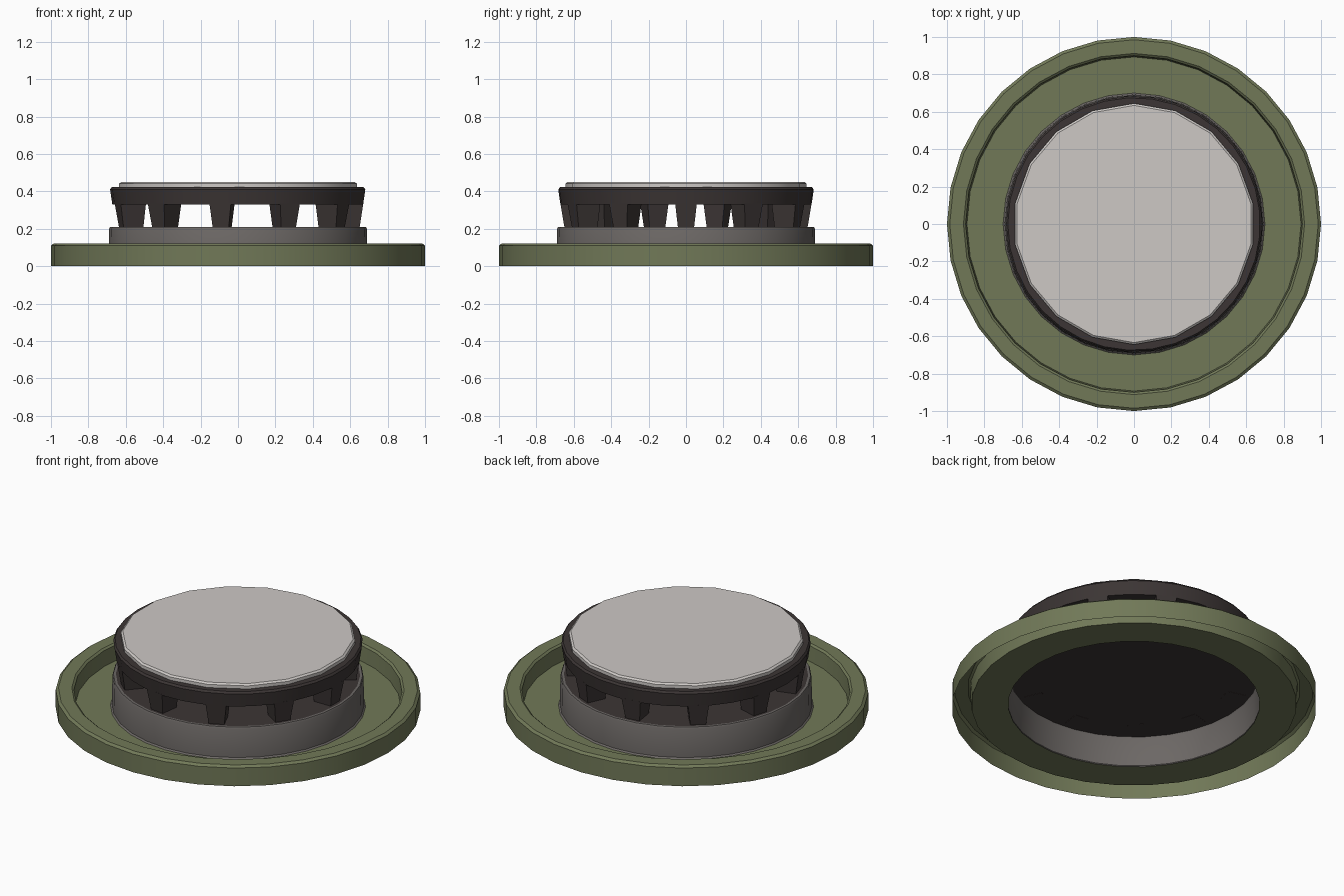
import bpy, bmesh, math

if "Cube" in bpy.data.objects:
    bpy.data.objects.remove(bpy.data.objects["Cube"])


def material(name, rgb):
    m = bpy.data.materials.new(name)
    m.diffuse_color = (*rgb, 1.0)
    m.use_nodes = True
    m.node_tree.nodes["Principled BSDF"].inputs["Base Color"].default_value = m.diffuse_color
    return m


GREEN = material("olive_green", (0.165, 0.19, 0.097))
GREY = material("warm_grey", (0.15, 0.137, 0.13))
DARK = material("dark_brown", (0.045, 0.036, 0.035))
PALE = material("pale_grey", (0.61, 0.58, 0.56))


def finish(bm, name, mat):
    me = bpy.data.meshes.new(name)
    bm.to_mesh(me)
    bm.free()
    ob = bpy.data.objects.new(name, me)
    bpy.context.collection.objects.link(ob)
    me.materials.append(mat)
    bpy.ops.object.select_all(action='DESELECT')
    ob.select_set(True)
    bpy.context.view_layer.objects.active = ob
    bpy.ops.object.shade_smooth_by_angle(angle=math.radians(30))
    return ob


def lathe(name, mat, profile, sides, phase=0.0, cap_start=False, cap_end=False):
    """Spin an (r, z) profile round the z axis, with optional end faces."""
    bm = bmesh.new()
    rings = []
    for r, z in profile:
        rings.append([bm.verts.new((r * math.cos(phase + math.tau * i / sides),
                                    r * math.sin(phase + math.tau * i / sides), z))
                      for i in range(sides)])
    for a, b in zip(rings, rings[1:]):
        for i in range(sides):
            k = (i + 1) % sides
            bm.faces.new((a[i], a[k], b[k], b[i]))
    if cap_start:
        bm.faces.new(rings[0][::-1])
    if cap_end:
        bm.faces.new(rings[-1])
    return finish(bm, name, mat)


# Dished base: thin shell, open underneath, with a round hole in the middle
lathe("base_dish", GREEN,
      [(1.0, 0.0), (1.0, 0.11), (0.985, 0.122), (0.912, 0.122), (0.9, 0.112),
       (0.893, 0.022), (0.69, 0.022)], 32)

# Grey collar standing in the hole
lathe("collar", GREY,
      [(0.70, 0.022), (0.692, 0.03), (0.689, 0.2), (0.684, 0.21), (0.67, 0.21)], 32)

# Dark floor closing the collar
lathe("collar_floor", DARK, [(0.68, 0.206), (0.68, 0.209)], 32,
      cap_start=True, cap_end=True)

# Dark cap held up by the posts
lathe("cap", DARK,
      [(0.672, 0.33), (0.684, 0.41), (0.675, 0.422), (0.63, 0.422)], 33,
      phase=math.pi / 33, cap_start=True, cap_end=True)

# Ring of eleven tapered posts, one on the +x side
POSTS = 11
bm = bmesh.new()
for n in range(POSTS):
    a = math.tau * n / POSTS
    c, s = math.cos(a), math.sin(a)
    loops = []
    for z, r0, r1, h in ((0.205, 0.54, 0.65, 0.043), (0.335, 0.53, 0.67, 0.058)):
        loops.append([bm.verts.new((r * c - t * s, r * s + t * c, z))
                      for r, t in ((r0, -h), (r1, -h), (r1, h), (r0, h))])
    lo, hi = loops
    bm.faces.new(lo[::-1])
    bm.faces.new(hi)
    for i in range(4):
        k = (i + 1) % 4
        bm.faces.new((lo[i], lo[k], hi[k], hi[i]))
finish(bm, "posts", DARK)

# Pale lid disc on top
lathe("lid", PALE, [(0.645, 0.42), (0.645, 0.441), (0.634, 0.45)], 18,
      phase=math.pi / 2, cap_start=True, cap_end=True)
